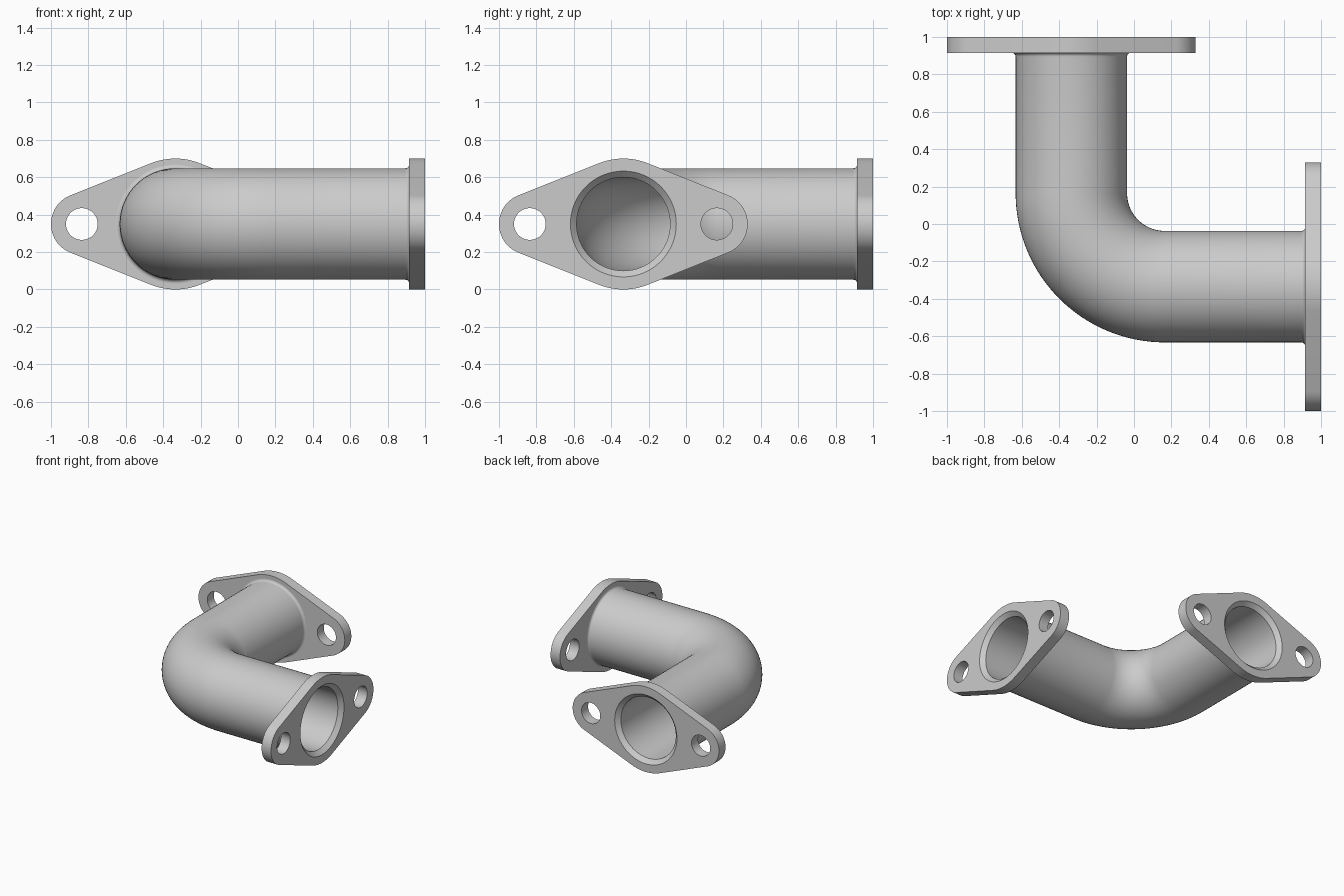
import bpy
import bmesh
from math import asin, cos, pi, sin
from mathutils import Matrix, Vector

default = bpy.data.objects.get("Cube")
if default:
    bpy.data.objects.remove(default)

AXIS_Z = 0.35            # height of the pipe centreline
OFFSET = -0.335          # centreline of both legs
BEND_R = 0.5
BEND_C = OFFSET + BEND_R
OUTER_R, BORE_R = 0.298, 0.25
FILLET, CHAMFER = 0.02, 0.033
PLATE = 0.085            # flange thickness
PLATE_BACK = 1 - PLATE
MID_R, END_R, HOLE_R, HOLE_X = 0.35, 0.165, 0.085, 0.5
SIDES = 64


def arc(cx, radius, start, end, steps):
    angles = [start + (end - start) * i / steps for i in range(steps + 1)]
    return [(cx + radius * cos(a), radius * sin(a)) for a in angles]


def circle(cx, radius, steps=SIDES):
    return arc(cx, radius, 0, 2 * pi, steps)[:-1]


def add_loop(bm, points, z):
    return [bm.verts.new((x, y, z)) for x, y in points]


def bridge(bm, a, b):
    n = len(a)
    for i in range(n):
        j = (i + 1) % n
        bm.faces.new((a[i], a[j], b[j], b[i]))


def cap(bm, loops):
    edges = []
    for loop in loops:
        for i, v in enumerate(loop):
            pair = (v, loop[i - 1])
            edges.append(bm.edges.get(pair) or bm.edges.new(pair))
    bmesh.ops.triangle_fill(bm, use_beauty=True, edges=edges, normal=(0, 0, 1))


def finish(bm, name, matrix=Matrix()):
    bmesh.ops.recalc_face_normals(bm, faces=bm.faces[:])
    mesh = bpy.data.meshes.new(name)
    bm.to_mesh(mesh)
    bm.free()
    obj = bpy.data.objects.new(name, mesh)
    bpy.context.collection.objects.link(obj)
    obj.matrix_world = matrix
    bpy.ops.object.select_all(action='DESELECT')
    obj.select_set(True)
    bpy.context.view_layer.objects.active = obj
    bpy.ops.object.shade_smooth_by_angle(angle=pi / 6)


def build_flange(name, matrix):
    bm = bmesh.new()
    # Outline: broad middle arcs joined by tangents to rounded ends
    tilt = asin((MID_R - END_R) / HOLE_X)
    half = pi / 2 - tilt
    outline = (arc(HOLE_X, END_R, -half, half, 24)
               + arc(0, MID_R, half, pi - half, 12)
               + arc(-HOLE_X, END_R, pi - half, pi + half, 24)
               + arc(0, MID_R, pi + half, 2 * pi - half, 12))
    backs, fronts = [], []
    for points in (outline, circle(HOLE_X, HOLE_R, 40), circle(-HOLE_X, HOLE_R, 40)):
        back = add_loop(bm, points, -PLATE)
        front = add_loop(bm, points, 0)
        bridge(bm, back, front)
        backs.append(back)
        fronts.append(front)
    # Chamfered bore
    back = add_loop(bm, circle(0, BORE_R), -PLATE)
    throat = add_loop(bm, circle(0, BORE_R), -CHAMFER)
    mouth = add_loop(bm, circle(0, BORE_R + CHAMFER), 0)
    bridge(bm, back, throat)
    bridge(bm, throat, mouth)
    cap(bm, backs + [back])
    cap(bm, fronts + [mouth])
    finish(bm, name, matrix)


def build_pipe():
    bm = bmesh.new()
    # Stations: centre point, sideways direction, outer radius
    fillet = [(PLATE_BACK - FILLET * (1 - sin(a)), OUTER_R + FILLET * (1 - cos(a)))
              for a in [i * pi / 12 for i in range(7)]]
    stations = [(Vector((OFFSET, y, AXIS_Z)), Vector((-1, 0, 0)), r)
                for y, r in reversed(fillet)]
    centre = Vector((BEND_C, BEND_C, AXIS_Z))
    for x, y in arc(0, 1, pi, 1.5 * pi, 32):
        side = Vector((x, y, 0))
        stations.append((centre + side * BEND_R, side, OUTER_R))
    stations += [(Vector((x, OFFSET, AXIS_Z)), Vector((0, -1, 0)), r)
                 for x, r in fillet]

    def ring(point, side, radius):
        return [bm.verts.new(point + side * u + Vector((0, 0, v)))
                for u, v in circle(0, radius)]

    outer = [ring(p, s, r) for p, s, r in stations]
    inner = [ring(p, s, BORE_R) for p, s, r in stations]
    for wall in (outer, inner):
        for a, b in zip(wall, wall[1:]):
            bridge(bm, a, b)
    for end in (0, -1):
        bridge(bm, outer[end], inner[end])
    finish(bm, "elbow_pipe")


build_pipe()

# Two matching flanges, one on each end of the elbow
upright = Matrix.Rotation(-pi / 2, 4, 'X')
build_flange("back_flange", Matrix.Translation((OFFSET, 1, AXIS_Z)) @ upright)
build_flange("left_flange", Matrix.Translation((1, OFFSET, AXIS_Z))
             @ Matrix.Rotation(-pi / 2, 4, 'Z') @ upright)
